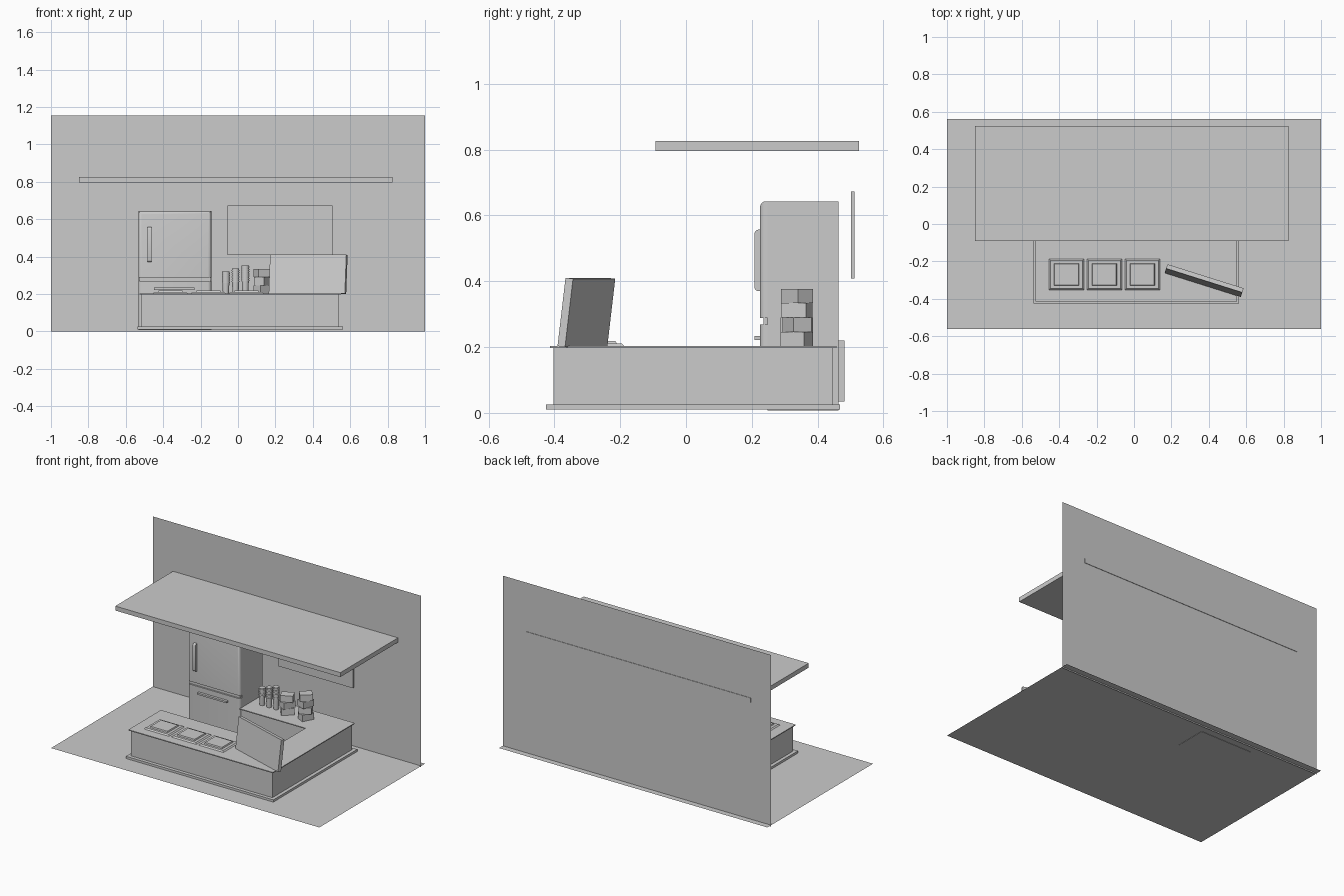
import bpy, bmesh, math
from mathutils import Matrix, Vector

if "Cube" in bpy.data.objects:
    bpy.data.objects.remove(bpy.data.objects["Cube"])


def finish(name, bm):
    bmesh.ops.recalc_face_normals(bm, faces=bm.faces)
    me = bpy.data.meshes.new(name)
    bm.to_mesh(me)
    bm.free()
    ob = bpy.data.objects.new(name, me)
    bpy.context.collection.objects.link(ob)
    return ob


def box(name, x0, x1, y0, y1, z0, z1, taper=0):
    """Box from limits; taper pulls the top edges inward."""
    bm = bmesh.new()
    bmesh.ops.create_cube(bm, size=1)
    for v in bm.verts:
        t = taper if v.co.z > 0 else 0
        v.co = (x0 + t if v.co.x < 0 else x1 - t,
                y0 + t if v.co.y < 0 else y1 - t,
                z0 if v.co.z < 0 else z1)
    return finish(name, bm)


def quad(name, pts):
    bm = bmesh.new()
    bm.faces.new([bm.verts.new(p) for p in pts])
    me = bpy.data.meshes.new(name)
    bm.to_mesh(me)
    bm.free()
    ob = bpy.data.objects.new(name, me)
    bpy.context.collection.objects.link(ob)


def round_edges(ob, width, segments, test):
    """Bevel the edges whose midpoint passes the test and smooth them."""
    bm = bmesh.new()
    bm.from_mesh(ob.data)
    edges = [e for e in bm.edges if test((e.verts[0].co + e.verts[1].co) / 2)]
    bmesh.ops.bevel(bm, geom=edges, offset=width, segments=segments,
                    profile=0.5, affect='EDGES')
    bm.to_mesh(ob.data)
    bm.free()
    bpy.ops.object.select_all(action='DESELECT')
    bpy.context.view_layer.objects.active = ob
    ob.select_set(True)
    bpy.ops.object.shade_smooth_by_angle(angle=math.radians(40))


def counter(name, o, z0, z1):
    """U-shaped counter slab, grown outward by o."""
    pts = [(-.515 - o, -.402 - o), (.538 + o, -.402 - o), (.538 + o, .445 + o),
           (-.146, .445 + o), (-.146, .236 - o), (.358 - o, .236 - o),
           (.358 - o, -.08 + o), (-.515 - o, -.08 + o)]
    bm = bmesh.new()
    f = bm.faces.new([bm.verts.new((x, y, z0)) for x, y in pts])
    r = bmesh.ops.extrude_face_region(bm, geom=[f])
    top = [g for g in r['geom'] if isinstance(g, bmesh.types.BMVert)]
    bmesh.ops.translate(bm, verts=top, vec=(0, 0, z1 - z0))
    return finish(name, bm)


# room shell: thin floor and back wall
F = .009
quad("floor", [(-1, -.562, F), (1, -.562, F), (1, .562, F), (-1, .562, F)])
quad("back_wall", [(-1, .522, 0), (1, .522, 0), (1, .522, 1.155), (-1, .522, 1.155)])

# overhead canopy and wall screen
box("canopy", -.85, .827, -.092, .525, .796, .826)
box("wall_board", -.055, .505, .502, .512, .408, .673)

# U-shaped counter
counter("counter_plinth", .023, .01, .025)
counter("counter_body", 0, .025, .197)
counter("counter_top", .012, .197, .203)

# refrigerator: cabinet, two rounded doors, handles, rear unit
box("fridge_cabinet", -.533, -.143, .248, .464, .007, .643)
for name, z0, z1 in (("fridge_upper_door", .288, .643), ("fridge_drawer", .02, .268)):
    door = box(name, -.533, -.143, .225, .248, z0, z1)
    top = name == "fridge_upper_door"
    round_edges(door, .018, 4, lambda c, z=z1, t=top: c.y < .226 and
                (abs(c.x + .338) > .1 or (t and c.z > z - .001)))
box("fridge_seam", -.528, -.148, .235, .25, .268, .288)
h = box("fridge_door_handle", -.484, -.462, .208, .226, .37, .557)
round_edges(h, .012, 3, lambda c: c.y < .209 and (c.z < .371 or c.z > .556))
box("fridge_drawer_handle", -.45, -.232, .208, .226, .222, .234)
box("fridge_rear_unit", -.5, -.176, .464, .482, .035, .22)

# three serving trays on the front bar
for i in range(3):
    cx = -.361 + i * .203
    box(f"tray_base_{i}", cx - .093, cx + .093, -.352, -.187, .203, .211, .008)
    box(f"tray_insert_{i}", cx - .066, cx + .066, -.328, -.211, .211, .219, .003)

# leaning sign panel at the front right corner
panel = box("leaning_panel", 0, .427, 0, .024, 0, .209)
panel.matrix_world = (Matrix.Translation((.164, -.262, .203))
                      @ Matrix.Rotation(math.radians(-17.5), 4, 'Z')
                      @ Matrix.Rotation(math.radians(-7), 4, 'X'))


# stacked cups: turned profile with repeating rims
def cup_stack(name, x, y, height, n):
    prof = [(0, 0), (.016, 0)]
    rim0 = height - n * .012
    prof.append((.019, rim0))
    for k in range(n):
        z = rim0 + k * .012
        prof += [(.0215, z), (.0215, z + .005), (.0195, z + .005), (.0195, z + .012)]
    prof.append((0, height))
    bm = bmesh.new()
    vs = [bm.verts.new((r, 0, z)) for r, z in prof]
    es = [bm.edges.new(p) for p in zip(vs, vs[1:])]
    bmesh.ops.spin(bm, geom=vs + es, cent=(0, 0, 0), axis=(0, 0, 1),
                   angle=math.tau, steps=20)
    bmesh.ops.remove_doubles(bm, verts=bm.verts, dist=1e-5)
    ob = finish(name, bm)
    ob.location = (x, y, .203)
    bpy.ops.object.select_all(action='DESELECT')
    bpy.context.view_layer.objects.active = ob
    ob.select_set(True)
    bpy.ops.object.shade_smooth_by_angle(angle=math.radians(30))


for i in range(3):
    cup_stack(f"cup_stack_{i}", -.065 + i * .052, .35, .116 + i * .017, 5 + i)

# two stacks of small cartons, each carton turned a little differently
angles = [40, 62, 25, 70]
for s, (cx, n) in enumerate(((.132, 3), (.27, 4))):
    for k in range(n):
        z = .203 + k * .0435
        c = box(f"carton_{s}_{k}", -.04, .04, -.03, .03, 0, .0435)
        c.location = (cx, .337, z)
        c.rotation_euler.z = math.radians(angles[(k + s) % 4])
